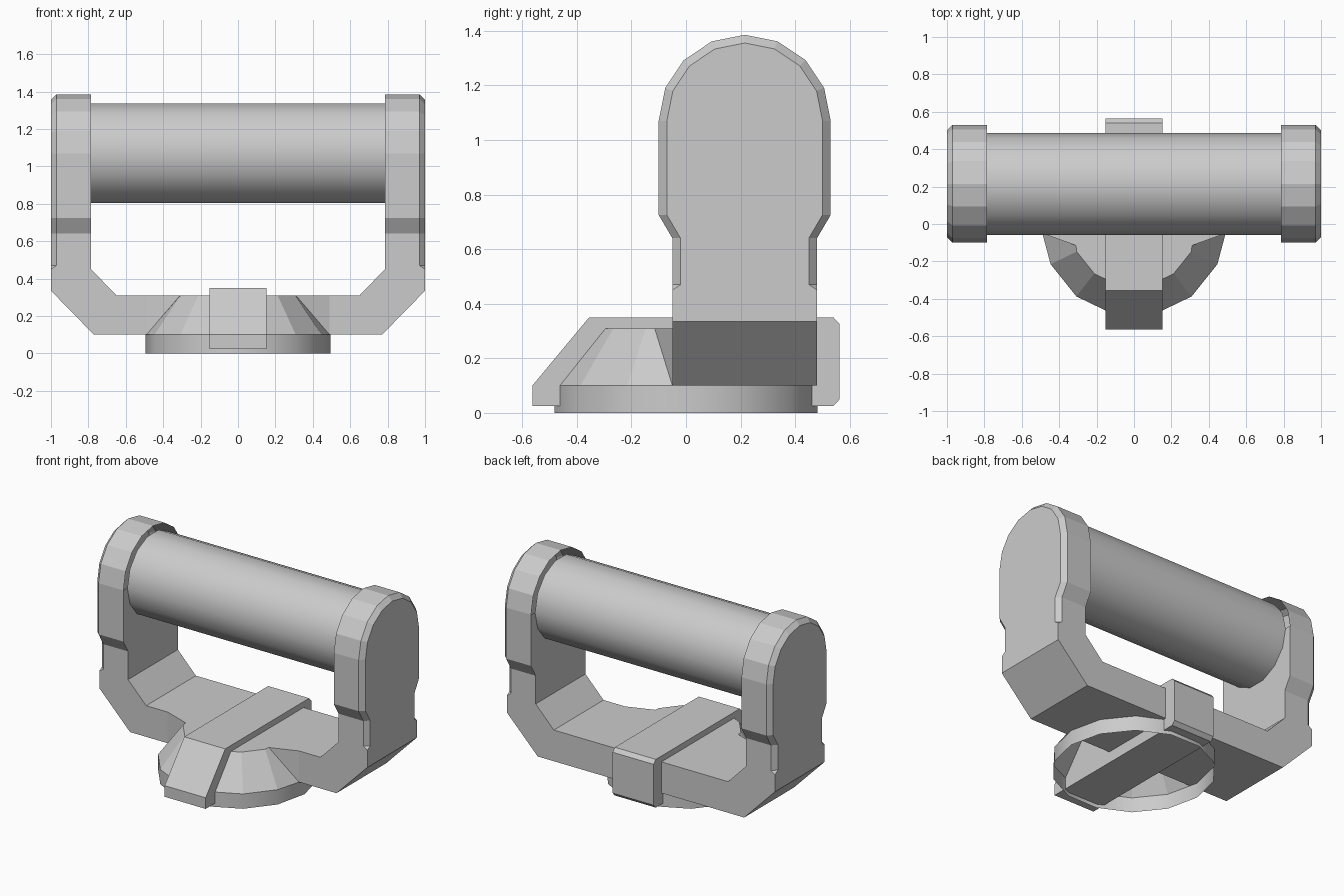
import bpy, bmesh, math

if "Cube" in bpy.data.objects:
    bpy.data.objects.remove(bpy.data.objects["Cube"])

CY, CZ = 0.215, 1.07          # roller axis
SIDES = 14


def make(name, verts, faces):
    me = bpy.data.meshes.new(name)
    me.from_pydata(verts, [], faces)
    bm = bmesh.new()
    bm.from_mesh(me)
    bmesh.ops.remove_doubles(bm, verts=bm.verts, dist=1e-5)
    bmesh.ops.recalc_face_normals(bm, faces=bm.faces)
    bm.to_mesh(me)
    bm.free()
    ob = bpy.data.objects.new(name, me)
    bpy.context.collection.objects.link(ob)
    return ob


def prism(name, profile, place, a, b, skip=()):
    """Extrude a closed profile between a and b, leaving out skipped side walls."""
    n = len(profile)
    verts = [place(p, a) for p in profile] + [place(p, b) for p in profile]
    faces = [list(range(n)), list(range(n, 2 * n))[::-1]]
    faces += [[i, (i + 1) % n, n + (i + 1) % n, n + i] for i in range(n) if i not in skip]
    return make(name, verts, faces)


# U-shaped yoke, open where the end plates continue upward
half = [(0.77, 0.10), (1.0, 0.335), (1.0, 0.45), (0.785, 0.45), (0.65, 0.31)]
yoke = half + [(-x, z) for x, z in reversed(half)]
prism("yoke", yoke, lambda p, y: (p[0], y, p[1]), -0.05, 0.48, skip=(2, 6))


# Round-topped end plates with a chamfered outer edge
def plate_outline(x, inset, z0):
    r = 0.315 - inset
    left = [(-0.265 + inset, z0), (-0.265 + inset, 0.64), (-r, 0.725)]
    arc = [(-r * math.cos(i * math.pi / 8), CZ + r * math.sin(i * math.pi / 8)) for i in range(9)]
    pts = left + arc + [(-y, z) for y, z in reversed(left)]
    return [(x, CY + y, z) for y, z in pts]


for side, s in (("right", 1), ("left", -1)):
    a = plate_outline(s * 0.785, 0, 0.45)
    b = plate_outline(s * 0.97, 0, 0.47)
    c = plate_outline(s, 0.03, 0.47)
    n = len(a)
    p, q = 3 * n, 3 * n + 1
    verts = a + b + c + [(s, CY - 0.265, 0.45), (s, CY + 0.265, 0.45)]
    faces = []
    for i in range(n - 1):
        faces += [[i, i + 1, n + i + 1, n + i], [n + i, n + i + 1, 2 * n + i + 1, 2 * n + i]]
    # outer face, chamfer ends, and the inner face below the roller axis
    faces += [[p] + list(range(2 * n, 3 * n)) + [q],
              [0, n, p], [p, n, 2 * n], [n - 1, q, 2 * n - 1], [q, 3 * n - 1, 2 * n - 1],
              [0, 1, 2, 3, n - 4, n - 3, n - 2, n - 1]]
    make(side + "_end_plate", verts, faces)

# Roller between the plates
bpy.ops.mesh.primitive_cylinder_add(vertices=SIDES, radius=0.2725, depth=1.57, end_fill_type='NOTHING',
                                    location=(0, CY, CZ), rotation=(0, math.pi / 2, 0))
bpy.context.object.name = "roller"
bpy.ops.object.shade_smooth_by_angle(angle=math.radians(40))

# Open base ring
bpy.ops.mesh.primitive_cylinder_add(vertices=SIDES, radius=0.495, depth=0.1, end_fill_type='NOTHING',
                                    location=(0, 0, 0.05), rotation=(0, 0, math.pi / 2))
bpy.context.object.name = "base_ring"
bpy.ops.object.shade_smooth_by_angle(angle=math.radians(30))


# Sloping front skirt that runs into the yoke
def arc(r, z):
    return [(r * math.cos(t), r * math.sin(t), z)
            for t in (math.pi + i * 2 * math.pi / SIDES for i in range(1, 7))]


low = [(-0.49, -0.05, 0.1)] + arc(0.495, 0.1) + [(0.49, -0.05, 0.1)]
top = [(-0.31, -0.115, 0.31)] + arc(0.34, 0.31) + [(0.31, -0.115, 0.31)]
m = len(low)
faces = [[i, i + 1, m + i + 1, m + i] for i in range(m - 1)]
faces += [[0, m, 2 * m], [m - 1, 2 * m + 1, 2 * m - 1],
          [2 * m] + list(range(m, 2 * m)) + [2 * m + 1]]
skirt = make("front_skirt", low + top + [(-0.49, -0.05, 0.31), (0.49, -0.05, 0.31)], faces)
if max(skirt.data.polygons, key=lambda f: len(f.vertices)).normal.z < 0:
    skirt.data.flip_normals()

# Centre strap running front to back over the yoke
strap = [(-0.563, 0.025), (-0.563, 0.10), (-0.355, 0.35), (0.54, 0.35),
         (0.563, 0.325), (0.563, 0.05), (0.54, 0.025)]
prism("centre_strap", strap, lambda p, x: (x, p[0], p[1]), -0.153, 0.153)
